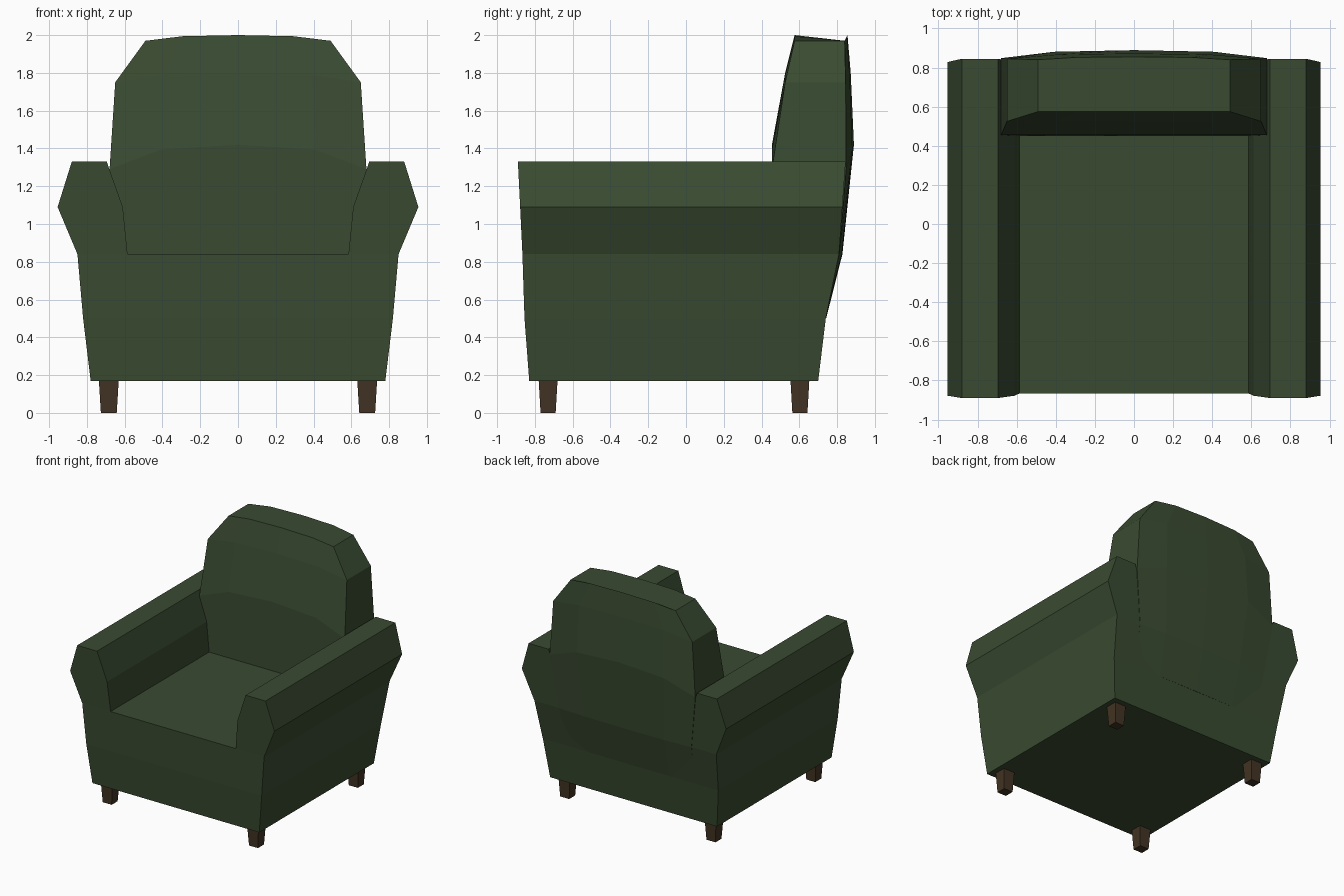
import bpy, bmesh

if "Cube" in bpy.data.objects:
    bpy.data.objects.remove(bpy.data.objects["Cube"])


def material(name, color):
    m = bpy.data.materials.new(name)
    m.diffuse_color = (*color, 1)
    m.use_nodes = True
    m.node_tree.nodes["Principled BSDF"].inputs["Base Color"].default_value = m.diffuse_color
    return m


green = material("dark green fabric", (0.042, 0.070, 0.031))
brown = material("dark brown wood", (0.054, 0.034, 0.017))


def make(name, bm, mat):
    bmesh.ops.remove_doubles(bm, verts=bm.verts, dist=0.0005)
    bmesh.ops.recalc_face_normals(bm, faces=bm.faces)
    me = bpy.data.meshes.new(name)
    bm.to_mesh(me)
    bm.free()
    me.materials.append(mat)
    ob = bpy.data.objects.new(name, me)
    bpy.context.collection.objects.link(ob)
    return ob


def loft(bm, rings):
    """Skin closed rings and cap both ends."""
    rows = [[bm.verts.new(p) for p in r] for r in rings]
    n = len(rows[0])
    for a, b in zip(rows, rows[1:]):
        for i in range(n):
            j = (i + 1) % n
            bm.faces.new((a[i], a[j], b[j], b[i]))
    bm.faces.new(rows[0])
    bm.faces.new(rows[-1])


def slab(x0, x1, y0, y1, z):
    return [(x0, y0, z), (x1, y0, z), (x1, y1, z), (x0, y1, z)]


# Seat base: tapered block, flaring upward
bm = bmesh.new()
base = [(0.78, -0.83, 0.70, 0.17), (0.82, -0.855, 0.74, 0.50), (0.85, -0.866, 0.81, 0.84)]
loft(bm, [slab(-w, w, f, b, z) for w, f, b, z in base])
make("seat_base", bm, green)

# Arms: flared outward, then rolled back in at the top
arm = [(0.585, 0.85, -0.866, 0.81, 0.84), (0.61, 0.955, -0.878, 0.828, 1.09),
       (0.695, 0.88, -0.89, 0.845, 1.33)]
for side, s in (("left", -1), ("right", 1)):
    bm = bmesh.new()
    loft(bm, [slab(s * i, s * o, f, b, z) for i, o, f, b, z in arm])
    make(side + "_arm", bm, green)

# Backrest: half width, front y, back y at edge, back y at centre, z at edge, z at centre
back = [(0.60, 0.60, 0.735, 0.742, 0.50, 0.50),
        (0.62, 0.45, 0.812, 0.828, 0.84, 0.84),
        (0.68, 0.455, 0.848, 0.889, 1.29, 1.42),
        (0.65, 0.525, 0.845, 0.872, 1.75, 1.80),
        (0.49, 0.575, 0.84, 0.855, 1.97, 2.00)]
bulge = [(-1, 0), (-0.6, 0.8), (0, 1), (0.6, 0.8), (1, 0)]
rings = []
for w, f, be, bc, ze, zc in back:
    front = [(w * u, f, ze + (zc - ze) * k) for u, k in bulge]
    rear = [(w * u, be + (bc - be) * k, ze + (zc - ze) * k) for u, k in reversed(bulge)]
    rings.append(front + rear)
bm = bmesh.new()
loft(bm, rings)
make("backrest", bm, green)

# Four tapered square legs
for name, y in (("front", -0.73), ("back", 0.603)):
    for side, s in (("left", -1), ("right", 1)):
        bm = bmesh.new()
        x = s * 0.684
        loft(bm, [slab(x - h, x + h, y - h * 0.95, y + h * 0.95, z)
                  for h, z in ((0.042, 0), (0.053, 0.18))])
        make(name + "_" + side + "_leg", bm, brown)
